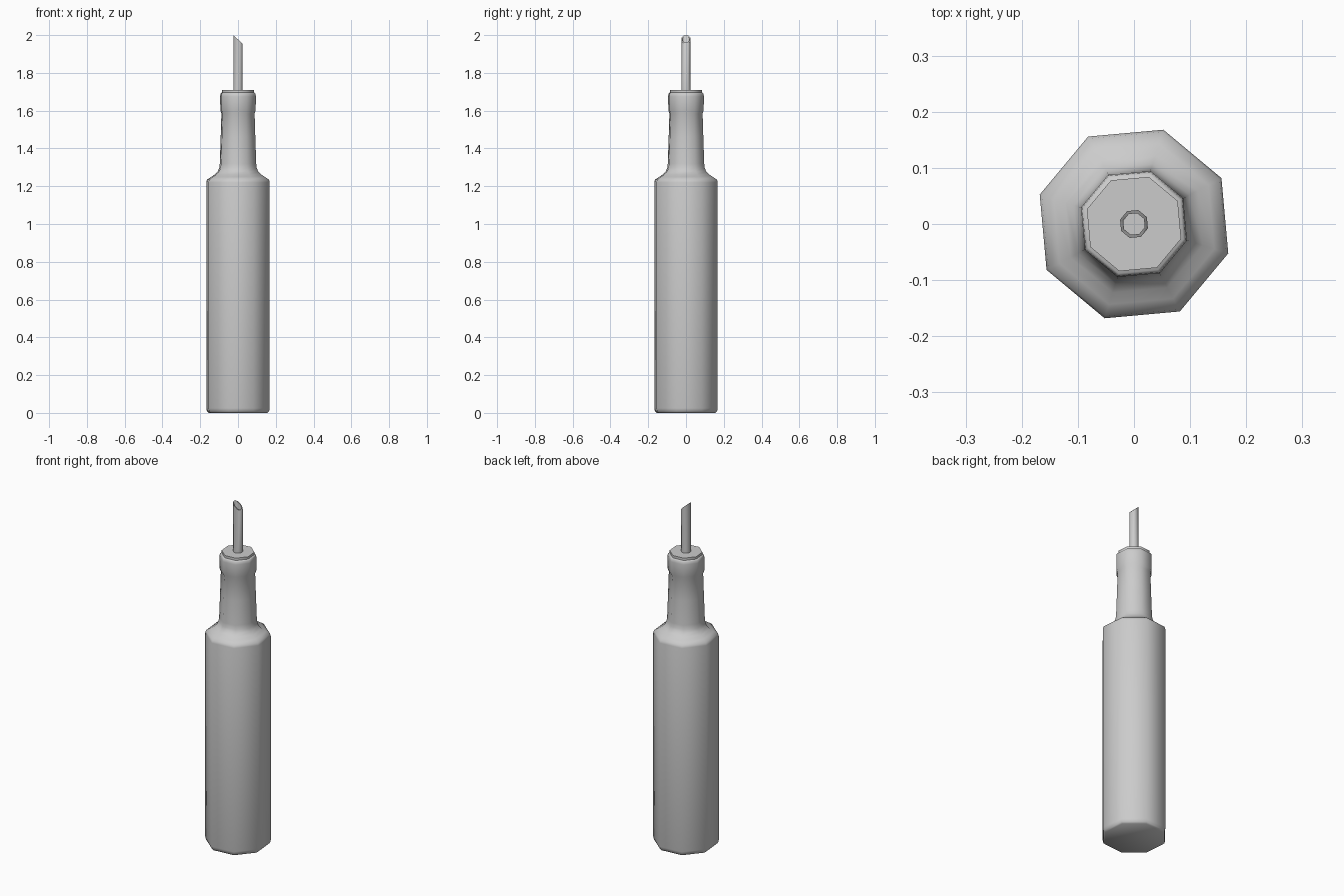
import bpy, bmesh
from math import sin, cos, radians

if "Cube" in bpy.data.objects:
    bpy.data.objects.remove(bpy.data.objects["Cube"])

SIDES, PHASE = 8, radians(27.7)


def lathe(name, profile, cut=None):
    """Octagonal solid of revolution from (radius, z) points, capped at both ends."""
    bm = bmesh.new()
    rings = []
    for r, z in profile:
        ring = []
        for k in range(SIDES):
            a = PHASE + radians(360 / SIDES) * k
            x, y = r * cos(a), r * sin(a)
            ring.append(bm.verts.new((x, y, cut(x) if z is None else z)))
        rings.append(ring)
    for lo, hi in zip(rings, rings[1:]):
        for k in range(SIDES):
            n = (k + 1) % SIDES
            bm.faces.new((lo[k], lo[n], hi[n], hi[k]))
    bm.faces.new(rings[0][::-1])
    bm.faces.new(rings[-1])
    bmesh.ops.recalc_face_normals(bm, faces=bm.faces)
    me = bpy.data.meshes.new(name)
    bm.to_mesh(me)
    bm.free()
    ob = bpy.data.objects.new(name, me)
    bpy.context.collection.objects.link(ob)
    bpy.ops.object.select_all(action='DESELECT')
    ob.select_set(True)
    bpy.context.view_layer.objects.active = ob
    bpy.ops.object.shade_smooth_by_angle(angle=radians(50))
    return ob


# glass bottle: body, shoulder, tapered neck and lip collar
lathe("bottle", [
    (0.163, 0.0), (0.172, 0.008), (0.176, 0.025),
    (0.176, 1.22), (0.172, 1.235), (0.150, 1.249), (0.128, 1.262),
    (0.112, 1.278), (0.104, 1.297), (0.101, 1.32),
    (0.096, 1.46), (0.092, 1.585), (0.098, 1.602),
    (0.099, 1.675), (0.097, 1.69), (0.092, 1.695),
])

# stopper disc on the lip
lathe("stopper", [(0.088, 1.685), (0.088, 1.709)])

# hollow pouring tube with slanted mouth (None = height on the slanted cut)
lathe("pouring_tube",
      [(0.026, 1.70), (0.026, None), (0.020, None), (0.020, 1.715)],
      cut=lambda x: 1.977 - 0.92 * x)
